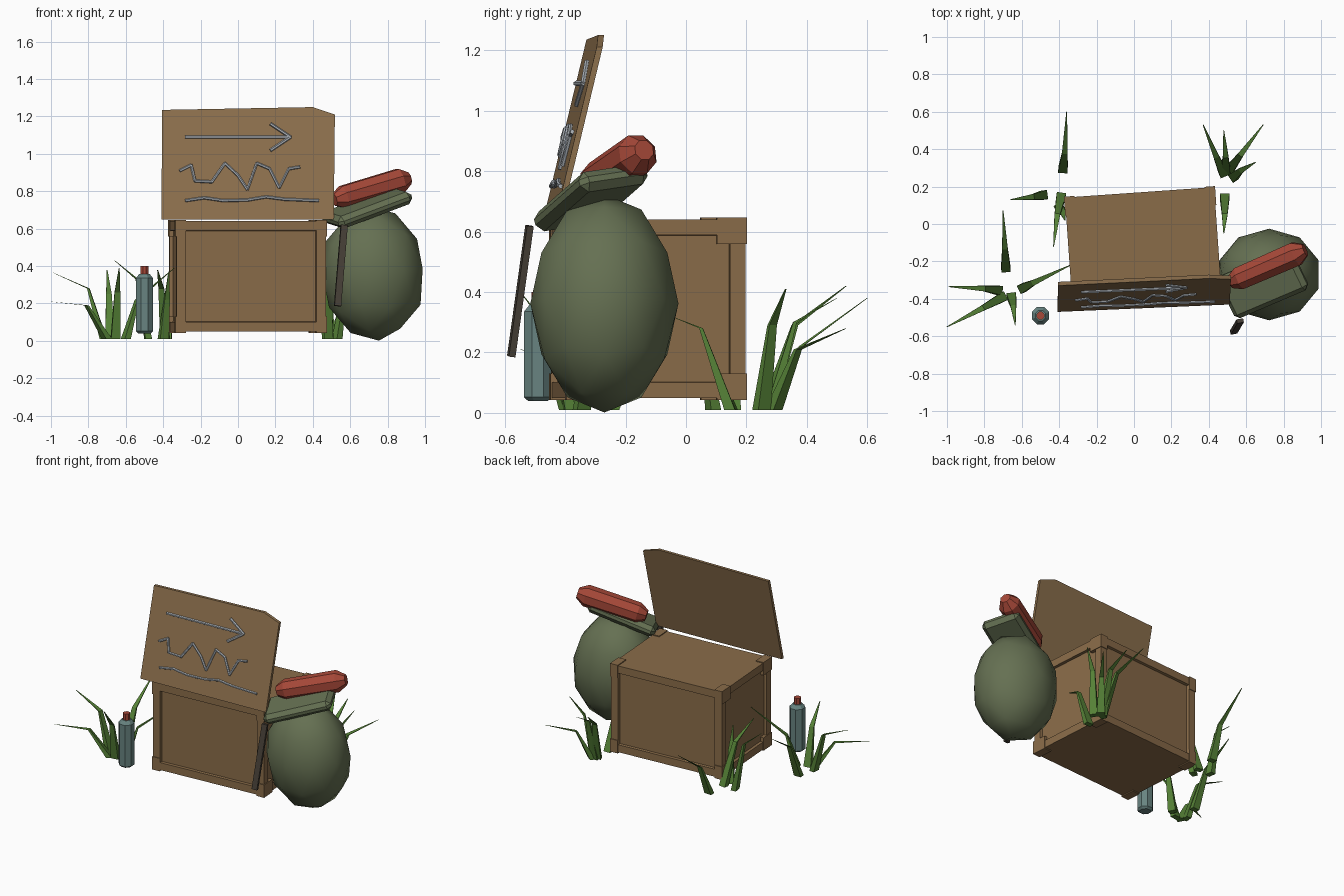
import bpy, bmesh, math
from mathutils import Vector, Matrix, Euler

if "Cube" in bpy.data.objects:
    bpy.data.objects.remove(bpy.data.objects["Cube"])


def material(name, r, g, b):
    m = bpy.data.materials.new(name)
    lin = [((c / 255 + 0.055) / 1.055) ** 2.4 for c in (r, g, b)]
    m.diffuse_color = (*lin, 1)
    m.use_nodes = True
    m.node_tree.nodes["Principled BSDF"].inputs["Base Color"].default_value = m.diffuse_color
    return m


WOOD = material("crate wood", 138, 108, 73)
BOARD = material("board wood", 141, 112, 77)
CANVAS = material("olive canvas", 101, 112, 82)
RED = material("red cloth", 166, 72, 56)
GLASS = material("blue grey bottle", 104, 132, 129)
GRASS = material("grass green", 86, 130, 55)
DARK = material("dark strap", 72, 65, 56)
METAL = material("pale metal", 172, 178, 184)


def finish(name, bm, mat, matrix=None, smooth=None):
    bmesh.ops.recalc_face_normals(bm, faces=bm.faces)
    me = bpy.data.meshes.new(name)
    bm.to_mesh(me)
    bm.free()
    me.materials.append(mat)
    ob = bpy.data.objects.new(name, me)
    bpy.context.collection.objects.link(ob)
    if matrix:
        ob.matrix_world = matrix
    if smooth:
        bpy.ops.object.select_all(action='DESELECT')
        ob.select_set(True)
        bpy.context.view_layer.objects.active = ob
        bpy.ops.object.shade_smooth_by_angle(angle=math.radians(smooth))
    return ob


def place(loc, rx=0, ry=0, rz=0):
    e = Euler([math.radians(a) for a in (rx, ry, rz)], 'XYZ')
    return Matrix.Translation(loc) @ e.to_matrix().to_4x4()


def add_box(bm, centre, size):
    m = Matrix.Translation(centre) @ Matrix.Diagonal((*size, 1))
    return bmesh.ops.create_cube(bm, size=1, matrix=m)


def add_rod(bm, p, q, r, sides=6):
    p, q = Vector(p), Vector(q)
    d = q - p
    m = Matrix.Translation((p + q) / 2) @ d.to_track_quat('Z', 'Y').to_matrix().to_4x4()
    bmesh.ops.create_cone(bm, cap_ends=True, segments=sides, radius1=r, radius2=r,
                          depth=d.length + r * 0.6, matrix=m)


def lathe(name, profile, sides, mat, matrix, smooth=None):
    """Closed solid of revolution about z from (radius, height) pairs."""
    bm = bmesh.new()
    rings = [[bm.verts.new((r * math.cos(math.tau * (i + .5) / sides),
                            r * math.sin(math.tau * (i + .5) / sides), z))
              for i in range(sides)] for r, z in profile]
    for a, b in zip(rings, rings[1:]):
        for i in range(sides):
            j = (i + 1) % sides
            bm.faces.new((a[i], a[j], b[j], b[i]))
    bm.faces.new(rings[0])
    bm.faces.new(rings[-1])
    return finish(name, bm, mat, matrix, smooth)


# crate with recessed panels on the four sides
crate_at = place((0.05, -0.125, 0), rz=4)
bm = bmesh.new()
add_box(bm, (0, 0, 0.345), (0.8, 0.59, 0.59))
bm.normal_update()
for f in [f for f in bm.faces if abs(f.normal.z) < 0.5]:
    bmesh.ops.inset_region(bm, faces=[f], thickness=0.072, depth=0)
    bmesh.ops.inset_region(bm, faces=[f], thickness=0.003, depth=-0.018)
finish("crate", bm, WOOD, crate_at)

# corner blocks standing slightly proud
bm = bmesh.new()
for sx in (-1, 1):
    for sy in (-1, 1):
        for z in (0.087, 0.602):
            add_box(bm, (sx * 0.377, sy * 0.25, z), (0.056, 0.10, 0.088))
finish("crate_corners", bm, WOOD, crate_at)


# leaning sign board with one clipped corner
def on_board(x, z, out=0.0):
    return Vector((x, -0.47 + (x + 0.41) * 0.043 + (z - 0.65) * 0.24 - out, z))


bm = bmesh.new()
outline = [(-0.41, 0.65), (0.512, 0.65), (0.518, 1.21), (0.40, 1.25), (-0.405, 1.235)]
front = [bm.verts.new(on_board(x, z)) for x, z in outline]
back = [bm.verts.new(on_board(x, z, -0.02)) for x, z in outline]
bm.faces.new(front)
bm.faces.new(back)
for i in range(5):
    j = (i + 1) % 5
    bm.faces.new((front[i], front[j], back[j], back[i]))
finish("sign_board", bm, BOARD)


# wire marks on the board
def wire(name, paths, r):
    bm = bmesh.new()
    for path in paths:
        for p, q in zip(path, path[1:]):
            add_rod(bm, on_board(*p, 0.005), on_board(*q, 0.005), r)
    finish(name, bm, METAL)


wire("arrow_mark", [[(-0.28, 1.09), (0.28, 1.09)],
                    [(0.175, 1.16), (0.28, 1.09), (0.175, 1.02)]], 0.009)
wire("zigzag_mark", [[(-0.31, 0.91), (-0.25, 0.94), (-0.23, 0.855), (-0.14, 0.85),
                      (-0.07, 0.95), (0.0, 0.885), (0.05, 0.81), (0.10, 0.95),
                      (0.17, 0.92), (0.22, 0.82), (0.27, 0.92), (0.33, 0.93)]], 0.008)
wire("wavy_mark", [[(-0.28, 0.75), (-0.18, 0.765), (-0.08, 0.75), (0.05, 0.753),
                    (0.15, 0.77), (0.25, 0.757), (0.43, 0.75)]], 0.008)

# pack body
bm = bmesh.new()
bmesh.ops.create_icosphere(bm, subdivisions=2, radius=1,
                           matrix=Matrix.Diagonal((0.28, 0.245, 0.362, 1)))
finish("pack_body", bm, CANVAS, place((0.722, -0.27, 0.362), ry=-5), smooth=60)

# pack flap: bevelled slab, tilted
bm = bmesh.new()
add_box(bm, (0, 0, 0), (0.45, 0.25, 0.07))
bmesh.ops.bevel(bm, geom=bm.edges[:], offset=0.025, segments=1, affect='EDGES')
yaw = Matrix.Rotation(math.radians(23), 4, 'Z')
tilt = Matrix.Rotation(math.radians(-19), 4, 'Y')
finish("pack_flap", bm, CANVAS,
       Matrix.Translation((0.69, -0.315, 0.712)) @ yaw @ tilt
       @ Matrix.Rotation(math.radians(8), 4, 'X'))

# rolled blanket
axis = Vector((0.38, 0.165, 0.11)).to_track_quat('Z', 'Y').to_matrix().to_4x4()
lathe("blanket_roll", [(0.035, -0.225), (0.066, -0.17), (0.07, 0.17), (0.035, 0.225)], 8, RED,
      Matrix.Translation((0.715, -0.225, 0.812)) @ axis)

# strap
bm = bmesh.new()
add_box(bm, (0, 0, 0), (0.036, 0.022, 0.438))
finish("pack_strap", bm, DARK, place((0.55, -0.548, 0.403), rx=-7, ry=6, rz=10))

# bottle and cap
lathe("bottle", [(0.036, 0.04), (0.05, 0.052), (0.05, 0.335), (0.03, 0.358)], 8, GLASS,
      place((-0.5, -0.49, 0)))
lathe("bottle_cap", [(0.023, 0.356), (0.023, 0.4)], 8, RED, place((-0.5, -0.49, 0)))


# grass: bent tapering blades given as base, bend, tip
def blade(bm, base, bend, tip, w=0.05):
    base, bend, tip = Vector((*base, 0.01)), Vector(bend), Vector(tip)
    d = tip - base
    along = Vector((d.x, d.y, 0)).normalized()
    across = Vector((-along.y, along.x, 0))
    rings = []
    for p, a, b in ((base, w, 0.036), (bend, w * 0.6, 0.012), (tip, 0.004, 0.003)):
        rings.append([bm.verts.new(p + across * a * s / 2 + along * b * t / 2)
                      for s, t in ((-1, -1), (1, -1), (1, 1), (-1, 1))])
    for r0, r1 in zip(rings, rings[1:]):
        for i in range(4):
            j = (i + 1) % 4
            bm.faces.new((r0[i], r0[j], r1[j], r1[i]))
    bm.faces.new(rings[0])
    bm.faces.new(rings[-1])


clumps = {
    "grass_back_right": [
        ((0.48, 0.27), (0.44, 0.36, 0.29), (0.37, 0.53, 0.42)),
        ((0.51, 0.29), (0.57, 0.37, 0.21), (0.69, 0.53, 0.28)),
        ((0.53, 0.25), (0.57, 0.285, 0.29), (0.65, 0.33, 0.41)),
        ((0.49, 0.28), (0.49, 0.36, 0.30), (0.48, 0.50, 0.38)),
        ((0.485, 0.145), (0.485, 0.05, 0.28), (0.48, -0.05, 0.32))],
    "grass_back_left": [
        ((-0.38, 0.29), (-0.37, 0.38, 0.22), (-0.36, 0.60, 0.38)),
        ((-0.48, 0.155), (-0.54, 0.145, 0.33), (-0.66, 0.13, 0.43)),
        ((-0.39, 0.15), (-0.41, 0.05, 0.28), (-0.43, -0.12, 0.38)),
        ((-0.40, 0.09), (-0.38, 0.06, 0.22), (-0.37, 0.02, 0.37))],
    "grass_front_left": [
        ((-0.685, -0.24), (-0.69, -0.13, 0.25), (-0.70, 0.07, 0.38)),
        ((-0.72, -0.355), (-0.80, -0.345, 0.28), (-0.99, -0.335, 0.365)),
        ((-0.70, -0.39), (-0.81, -0.45, 0.19), (-1.0, -0.55, 0.21)),
        ((-0.655, -0.385), (-0.645, -0.44, 0.26), (-0.635, -0.54, 0.39)),
        ((-0.60, -0.345), (-0.54, -0.315, 0.22), (-0.34, -0.22, 0.39))],
}
for name, blades in clumps.items():
    bm = bmesh.new()
    for b in blades:
        blade(bm, *b)
    finish(name, bm, GRASS)
